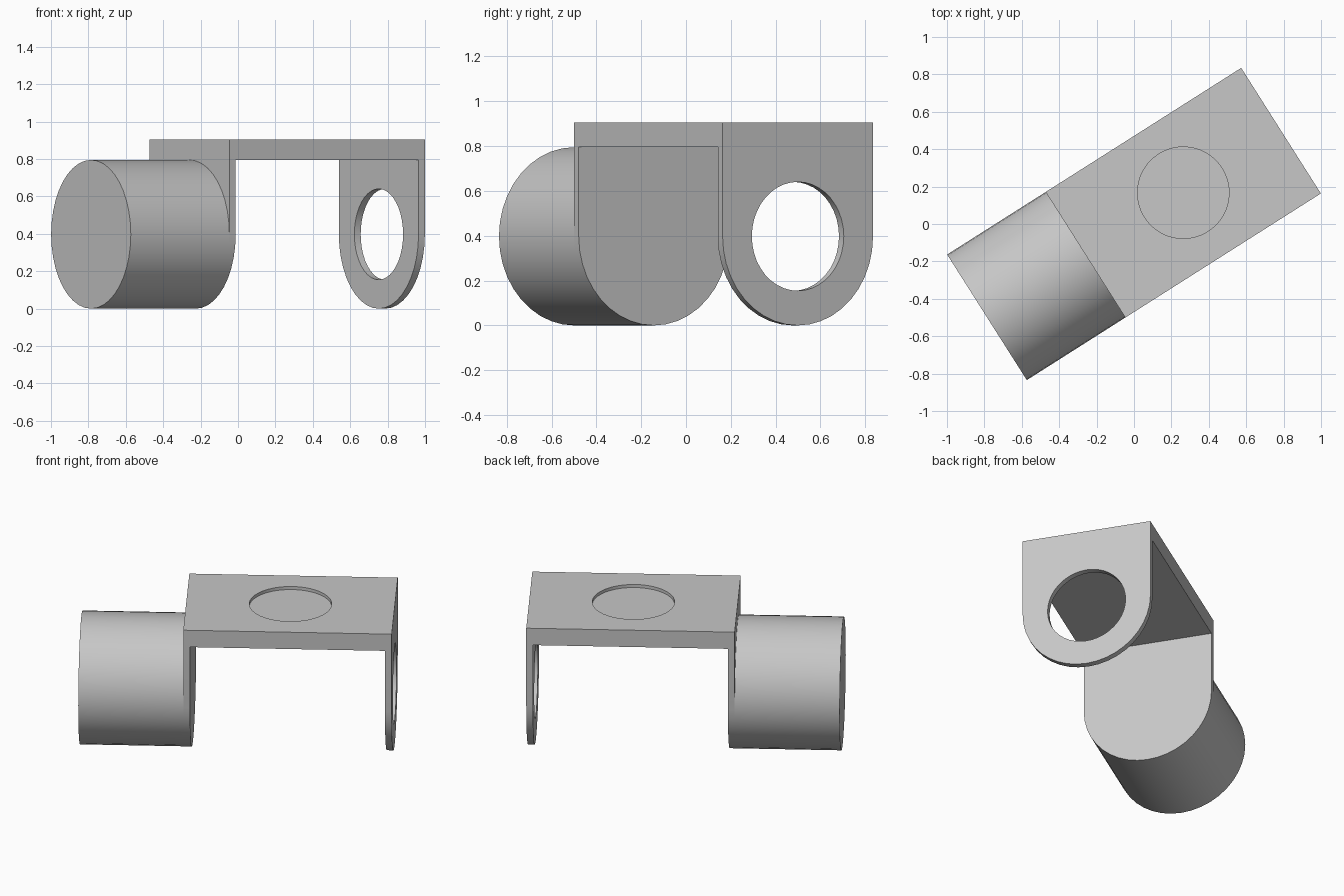
import bpy, bmesh
from math import radians, pi, sin, cos
from mathutils import Matrix

cube = bpy.data.objects.get("Cube")
if cube:
    bpy.data.objects.remove(cube)

R = 0.3975                       # half width, and radius of the round ends
LEFT, START, END = -0.931, -0.307, 0.931
LEG, PLATE_Z, TOP = 0.04, 2 * R, 0.905
TURN = Matrix.Rotation(radians(32.4), 4, 'Z')
SIDES = 40

grey = bpy.data.materials.new("plain grey")
grey.use_nodes = True
colour = (0.57, 0.57, 0.57, 1)
grey.diffuse_color = colour
grey.node_tree.nodes["Principled BSDF"].inputs["Base Color"].default_value = colour


def prism(name, outline, start, end, upright=False):
    """Extrude an outline along the long axis, or along z when upright."""
    bm = bmesh.new()
    place = (lambda a, b, d: (a, b, d)) if upright else (lambda a, b, d: (d, a, b))
    face = bm.faces.new([bm.verts.new(place(a, b, start)) for a, b in outline])
    grown = bmesh.ops.extrude_face_region(bm, geom=[face])["geom"]
    shift = place(0, 0, end - start)
    bmesh.ops.translate(bm, verts=[g for g in grown if isinstance(g, bmesh.types.BMVert)], vec=shift)
    bmesh.ops.recalc_face_normals(bm, faces=bm.faces)
    mesh = bpy.data.meshes.new(name)
    bm.to_mesh(mesh)
    bm.free()
    mesh.materials.append(grey)
    obj = bpy.data.objects.new(name, mesh)
    bpy.context.collection.objects.link(obj)
    return obj


def arc(x, y, radius, start=0.0, sweep=2 * pi, steps=SIDES):
    return [(x + radius * cos(start + sweep * i / steps),
             y + radius * sin(start + sweep * i / steps)) for i in range(steps)]


def carve(obj, cutters):
    """Cut each helper out of the object and then delete it."""
    for cutter in cutters:
        mod = obj.modifiers.new("cut", 'BOOLEAN')
        mod.operation, mod.solver, mod.object = 'DIFFERENCE', 'EXACT', cutter
    graph = bpy.context.evaluated_depsgraph_get()
    mesh = bpy.data.meshes.new_from_object(obj.evaluated_get(graph))
    obj.modifiers.clear()
    obj.data = mesh
    for cutter in cutters:
        bpy.data.objects.remove(cutter)


# Bracket: round-bottomed block hollowed out into a plate and two legs
arch = arc(0, R, R, pi, pi, SIDES // 2) + [(R, R), (R, TOP), (-R, TOP)]
bracket = prism("bracket", arch, START, END)
gap = prism("gap_cutter", [(-1, -1), (1, -1), (1, PLATE_Z), (-1, PLATE_Z)],
            START + LEG, END - LEG)
leg_hole = prism("leg_hole_cutter", arc(0, R, 0.243), END - 0.2, END + 0.2)
recess = prism("recess_cutter", arc((START + END) / 2, 0, 0.245), TOP - 0.02, TOP + 0.1, True)
carve(bracket, [gap, leg_hole, recess])

# Solid drum against the outside of the closed leg
drum = prism("drum", arc(0, R, R), LEFT, START)

for obj in (bracket, drum):
    obj.data.transform(TURN)
    bpy.ops.object.select_all(action='DESELECT')
    obj.select_set(True)
    bpy.context.view_layer.objects.active = obj
    bpy.ops.object.shade_smooth_by_angle(angle=radians(30))
